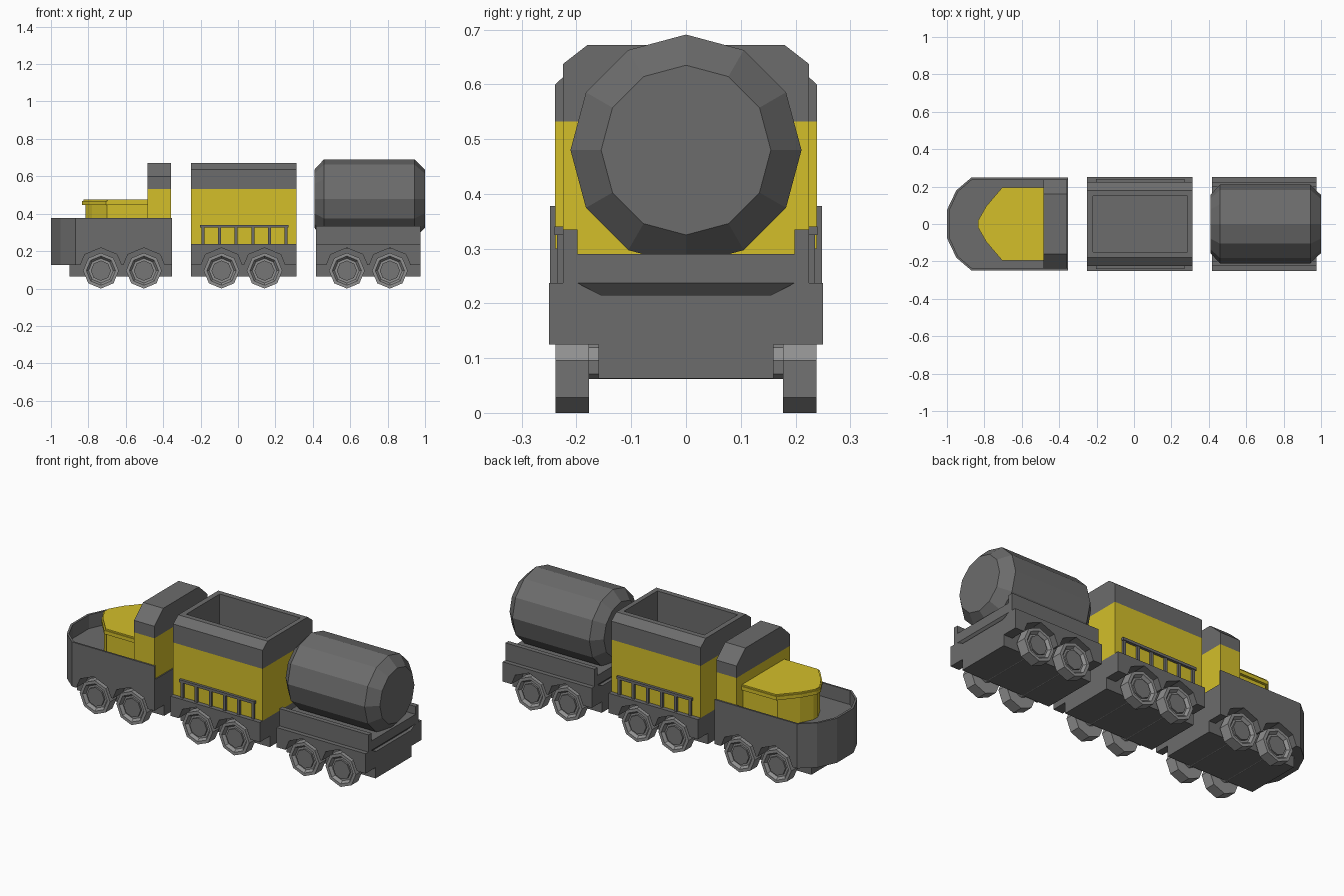
import bpy, bmesh, math
from mathutils import Vector

if "Cube" in bpy.data.objects:
    bpy.data.objects.remove(bpy.data.objects["Cube"])


def paint(name, rgb):
    m = bpy.data.materials.new(name)
    m.diffuse_color = (*rgb, 1)
    m.use_nodes = True
    m.node_tree.nodes["Principled BSDF"].inputs["Base Color"].default_value = m.diffuse_color
    return m


yellow = paint("yellow_paint", (0.655, 0.52, 0.023))
dark = paint("dark_grey", (0.15, 0.15, 0.15))
light = paint("wheel_grey", (0.28, 0.28, 0.28))
hub = paint("hub_grey", (0.18, 0.18, 0.18))


def finish(name, bm, mat):
    bmesh.ops.recalc_face_normals(bm, faces=bm.faces[:])
    me = bpy.data.meshes.new(name)
    bm.to_mesh(me)
    bm.free()
    ob = bpy.data.objects.new(name, me)
    bpy.context.collection.objects.link(ob)
    me.materials.append(mat)
    return ob


def prism(name, pts, axis, lo, hi, mat=dark):
    """Extrude a 2D outline along an axis: x -> (y,z), y -> (x,z), z -> (x,y)."""
    place = {'x': lambda a, b: (lo, a, b), 'y': lambda a, b: (a, lo, b),
             'z': lambda a, b: (a, b, lo)}[axis]
    bm = bmesh.new()
    f = bm.faces.new([bm.verts.new(place(*p)) for p in pts])
    ext = bmesh.ops.extrude_face_region(bm, geom=[f])
    step = Vector([hi - lo if c == axis else 0 for c in 'xyz'])
    bmesh.ops.translate(bm, vec=step, verts=[v for v in ext['geom'] if isinstance(v, bmesh.types.BMVert)])
    return finish(name, bm, mat)


def box(name, x, y, z, mat=dark):
    return prism(name, [(x[0], y[0]), (x[1], y[0]), (x[1], y[1]), (x[0], y[1])], 'z', z[0], z[1], mat)


def lathe(name, prof, sides, axis, origin, mat=dark):
    """Spin a (position, radius) profile; end radii must be non-zero and get capped."""
    bm = bmesh.new()
    rings = []
    for p, r in prof:
        ring = []
        for i in range(sides):
            a = i * math.tau / sides
            s, c = r * math.sin(a), -r * math.cos(a)
            co = (p, s, c) if axis == 'x' else (s, p, c)
            ring.append(bm.verts.new(Vector(origin) + Vector(co)))
        rings.append(ring)
    for a, b in zip(rings, rings[1:]):
        for i in range(sides):
            j = (i + 1) % sides
            bm.faces.new((a[i], a[j], b[j], b[i]))
    bm.faces.new(rings[0])
    bm.faces.new(rings[-1])
    return finish(name, bm, mat)


def mirror(half):
    """Mirror an outline given on the positive side of the first coordinate."""
    return half + [(-a, b) for a, b in reversed(half)]


def mirror_y(half):
    return half + [(a, -b) for a, b in reversed(half)]


def cut(ob, cutter):
    m = ob.modifiers.new("cut", 'BOOLEAN')
    m.operation, m.solver, m.object = 'DIFFERENCE', 'EXACT', cutter
    bpy.context.view_layer.objects.active = ob
    bpy.ops.object.modifier_apply(modifier=m.name)
    bpy.data.objects.remove(cutter)


def add_wheels(body, name, xs):
    """Cut arches in the body sides and fit eight-sided wheels with dished hubs."""
    for n, x in enumerate(xs):
        o = (x, 0, 0.0955)
        for side, s in (("front", -1), ("back", 1)):
            cut(body, lathe("arch_cutter", [(s * 0.16, 0.122), (s * 0.30, 0.122)], 8, 'y', o))
            tyre = [(0.177, 0.0955), (0.238, 0.0955), (0.238, 0.078), (0.222, 0.066)]
            cap = [(0.20, 0.054), (0.232, 0.054)]
            lathe(f"{name}_{side}_wheel_{n + 1}", [(s * p, r) for p, r in tyre], 8, 'y', o, light)
            lathe(f"{name}_{side}_hub_{n + 1}", [(s * p, r) for p, r in cap], 8, 'y', o, hub)
        lathe(f"{name}_axle_{n + 1}", [(-0.178, 0.034), (0.178, 0.034)], 8, 'y', o, light)


# Locomotive hull with rounded bow, open at the rear
outer = [(-0.352, 0.248), (-0.87, 0.248), (-0.95, 0.18), (-1.0, 0.075)]
inner = [(-0.352, 0.238), (-0.865, 0.238), (-0.941, 0.173), (-0.987, 0.072)]
hull = prism("engine_hull", mirror_y(outer), 'z', 0.125, 0.30)
prism("engine_hull_wall", mirror_y(outer) + mirror_y(inner)[::-1], 'z', 0.30, 0.378)
box("engine_chassis", (-0.90, -0.352), (-0.16, 0.16), (0.063, 0.125))
add_wheels(hull, "engine", (-0.733, -0.503))

# Engine hood and its chamfered lid
hood = [(-0.48, 0.18), (-0.70, 0.18), (-0.78, 0.09), (-0.815, 0.02)]
lid = [(-0.48, 0.195), (-0.705, 0.195), (-0.79, 0.095), (-0.833, 0.02)]
prism("engine_hood", mirror_y(hood), 'z', 0.30, 0.45, yellow)
prism("hood_lid", mirror_y(lid), 'z', 0.447, 0.468, yellow)
prism("hood_lid_top", mirror_y([(x if x > -0.5 else x + 0.006, y * 0.97) for x, y in lid]),
      'z', 0.468, 0.476, yellow)

# Cabin
box("cabin", (-0.485, -0.358), (-0.239, 0.239), (0.30, 0.532), yellow)
prism("cabin_roof", mirror([(0.239, 0.532), (0.239, 0.60), (0.16, 0.672)]), 'x', -0.485, -0.358)

# Hopper wagon
skirt = [(0.16, 0.063), (0.16, 0.125), (0.25, 0.125), (0.25, 0.237)]
x0, x1 = -0.25, 0.312
base = prism("hopper_base", mirror(skirt), 'x', x0, x1)
add_wheels(base, "hopper", (-0.088, 0.142))
body = box("hopper_body", (x0, x1), (-0.225, 0.225), (0.237, 0.532), yellow)
rim = prism("hopper_rim", mirror([(0.225, 0.532), (0.225, 0.637), (0.18, 0.672)]), 'x', x0, x1)
for part in (body, rim):
    cut(part, box("bin_cutter", (-0.22, 0.285), (-0.15, 0.15), (0.45, 0.8)))
# Grey lining inside the bin
body.data.materials.clear()
body.data.materials.append(yellow)
body.data.materials.append(dark)
for p in body.data.polygons:
    c = p.center
    inside = abs(c.y) < 0.152 and -0.222 < c.x < 0.287 and 0.3 < c.z < 0.531
    p.material_index = 1 if inside else 0

# Hopper side railings
for side, s in (("front", -1), ("back", 1)):
    y = sorted((s * 0.224, s * 0.24))
    box(f"{side}_railing_bar", (-0.203, 0.27), y, (0.325, 0.34))
    for i in range(6):
        x = -0.188 + i * 0.089
        box(f"{side}_railing_post_{i + 1}", (x - 0.008, x + 0.008), sorted((s * 0.224, s * 0.236)), (0.237, 0.325))

# Tank wagon: base with a shallow trough, side rails and a bed with undercut ends
x0, x1 = 0.417, 0.977
base = prism("tank_base", mirror(skirt + [(0.198, 0.237), (0.155, 0.215)]), 'x', x0, x1)
add_wheels(base, "tank", (0.582, 0.812))
for side, s in (("front", -1), ("back", 1)):
    box(f"{side}_tank_rail", (x0, x1), sorted((s * 0.198, s * 0.225)), (0.237, 0.335))
prism("tank_bed", [(x0, 0.29), (x0, 0.237), (x0 + 0.02, 0.215),
                   (x1 - 0.02, 0.215), (x1, 0.237), (x1, 0.29)], 'y', -0.198, 0.198)

# Twelve-sided tank with chamfered ends
lathe("tank", [(0.408, 0.155), (0.46, 0.211), (0.943, 0.211), (1.0, 0.155)], 12, 'x', (0, 0, 0.48))
